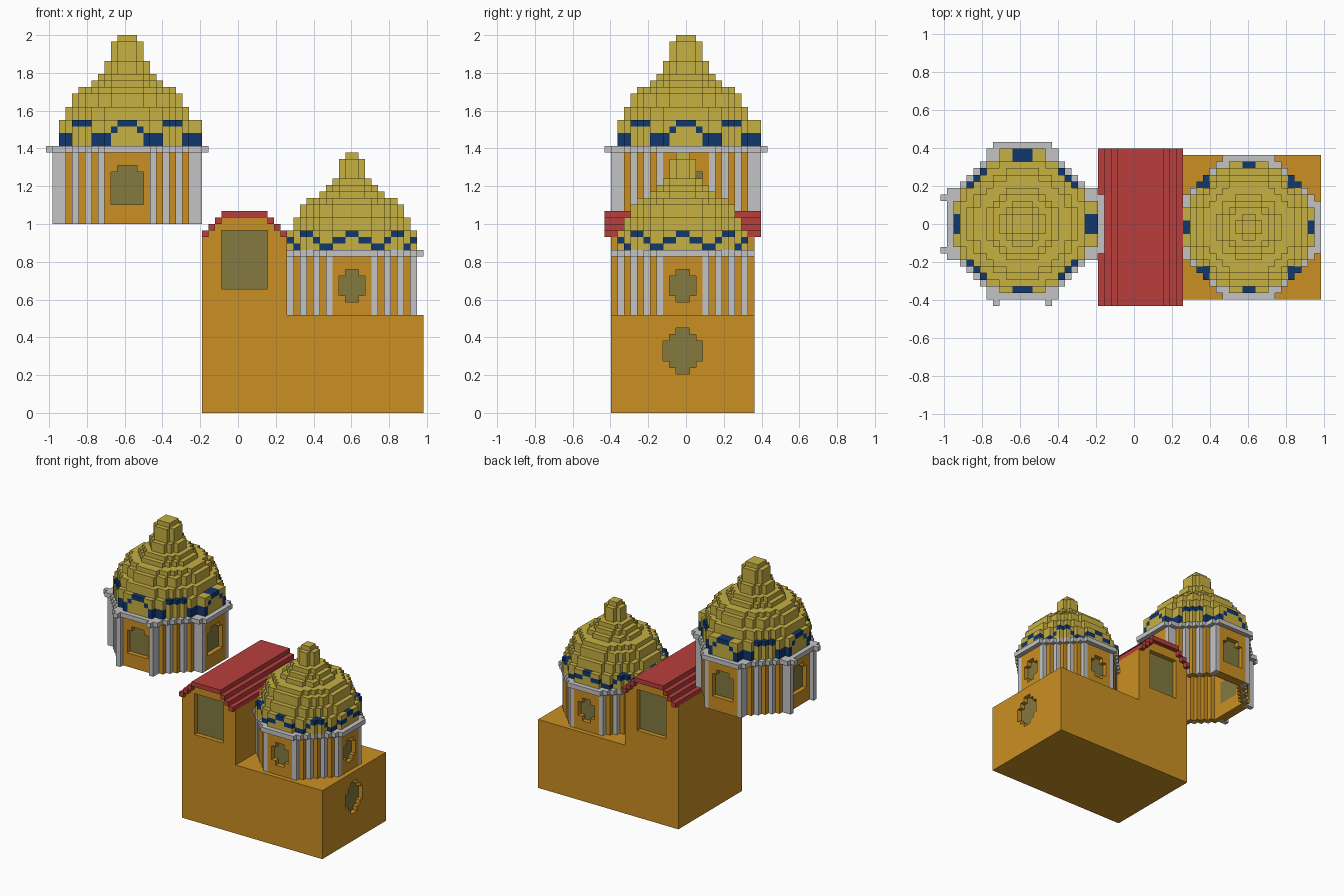
import bpy, bmesh, math

cube = bpy.data.objects.get("Cube")
if cube:
    bpy.data.objects.remove(cube, do_unlink=True)

V = 1 / 29                      # edge of one block
NX, NY = 57, 25                 # overall footprint in blocks


# ---------- materials ----------
def linear(c):
    c /= 255
    return c / 12.92 if c <= 0.04045 else ((c + 0.055) / 1.055) ** 2.4


COLOURS = {
    "ochre_wall": (203, 144, 35),
    "gold_dome": (199, 177, 67),
    "pale_stone": (196, 196, 196),
    "navy_trim": (16, 55, 110),
    "red_roof": (184, 63, 60),
    "olive_glass": (131, 122, 64),
}
WALL, GOLD, STONE, NAVY, RED, GLASS = range(6)
MATS = []
for mat_name, rgb in COLOURS.items():
    m = bpy.data.materials.new(mat_name)
    m.use_nodes = True
    col = (*[linear(c) for c in rgb], 1)
    m.diffuse_color = col
    bsdf = m.node_tree.nodes["Principled BSDF"]
    bsdf.inputs["Base Color"].default_value = col
    bsdf.inputs["Roughness"].default_value = 0.8
    MATS.append(m)


# ---------- helpers ----------
def build(name, cells):
    """Skin a {(i, j, k): colour} block set with its outer faces, then merge flat areas."""
    bm = bmesh.new()
    verts = {}
    used = sorted(set(cells.values()))

    def vert(p):
        if p not in verts:
            verts[p] = bm.verts.new(((p[0] - NX / 2) * V, (p[1] - NY / 2) * V, p[2] * V))
        return verts[p]

    for cell, colour in cells.items():
        for a in range(3):
            for s in (0, 1):
                other = list(cell)
                other[a] += 2 * s - 1
                if tuple(other) in cells:
                    continue
                quad = []
                for db, dc in ((0, 0), (1, 0), (1, 1), (0, 1)):
                    p = list(cell)
                    p[a] += s
                    p[(a + 1) % 3] += db
                    p[(a + 2) % 3] += dc
                    quad.append(vert(tuple(p)))
                face = bm.faces.new(quad if s else quad[::-1])
                face.material_index = used.index(colour)
    bmesh.ops.dissolve_limit(bm, angle_limit=0.01, verts=bm.verts[:],
                             edges=bm.edges[:], delimit={'MATERIAL'})
    mesh = bpy.data.meshes.new(name)
    bm.to_mesh(mesh)
    bm.free()
    for c in used:
        mesh.materials.append(MATS[c])
    bpy.context.collection.objects.link(bpy.data.objects.new(name, mesh))


def disc(cx, cy, r2):
    return {(i, j) for i in range(NX) for j in range(NY)
            if (i + .5 - cx) ** 2 + (j + .5 - cy) ** 2 <= r2}


def around(c):
    return [(c[0] + 1, c[1]), (c[0] - 1, c[1]), (c[0], c[1] + 1), (c[0], c[1] - 1)]


def grow(s):
    return s | {n for c in s for n in around(c)}


def shrink(s):
    return {c for c in s if all(n in s for n in around(c))}


def box(i0, i1, j0, j1, k0, k1, colour):
    return {(i, j, k): colour for i in range(i0, i1)
            for j in range(j0, j1) for k in range(k0, k1)}


# ---------- domed tower ----------
def tower(name, cx, cy, r2, reach, pillars, k0, k1, window, layers, arch, ext, hollow):
    def uv(c):
        return c[0] + .5 - cx, c[1] + .5 - cy

    def pair(c):
        u, v = map(abs, uv(c))
        return max(u, v), min(u, v)

    square = [(i, j) for i in range(NX) for j in range(NY)]
    plan = disc(cx, cy, r2) | {c for c in square if pair(c) in pillars}
    # thicker wall on the left and back sides
    bulge = {c for c in square if ext and max(uv(c)) == reach + 1}
    plan |= {c for c in bulge if pair(c)[1] <= 4}
    core = shrink(shrink(plan)) if hollow else set()

    # walls with corner pillars and four recessed windows
    walls = {}
    for c in plan - core:
        u, v = uv(c)
        for k in range(k0, k1):
            colour = STONE if pair(c) in pillars else WALL
            for a, t, far in ((u, v, reach + ext), (-u, v, reach),
                              (v, u, reach + ext), (-v, u, reach)):
                if abs(t) < window.get(k - k0, 0):
                    if a == far:
                        colour = None
                    elif a == far - 1:
                        colour = GLASS
            if colour is not None:
                walls[(*c, k)] = colour
    build(name + "_walls", walls)

    # cornice ring
    build(name + "_cornice", {(*c, k1): STONE for c in grow(plan) - core})

    # stepped dome, with a ring of eight arches in its lowest courses
    dome = {}
    k = k1 + 1
    for n, (half, count) in enumerate(layers):
        ring = disc(cx, cy, half * half)
        if n == 0:
            ring |= {c for c in bulge if pair(c)[1] <= 3}
        for step in range(count):
            for c in ring:
                colour = GOLD
                u, v = uv(c)
                if n == 0 and u * u + v * v > (half - 2.2) ** 2:
                    ang = math.degrees(math.atan2(v, u)) % 45
                    t = math.radians(min(ang, 45 - ang)) * half
                    if t < arch[0]:
                        trim = step == count - 1
                    elif t < arch[1]:
                        trim = step == count - 2
                    else:
                        trim = step < count - 2
                    colour = NAVY if trim else GOLD
                dome[(*c, k)] = colour
            k += 1
    build(name + "_dome", dome)


tower("large_tower", 11.5, 12.5, 110.25, 10, {(10, 4), (8, 6), (11, 4)}, 29, 40,
      {3: 2.5, 4: 2.5, 5: 2.5, 6: 2.5, 7: 2.5, 8: 1.5},
      [(10.5, 4), (9.5, 2), (8.5, 2), (7.5, 1), (5.5, 1), (4.5, 1), (3.5, 2), (2.5, 3), (1.5, 1)],
      (1.6, 2.6), 1, True)
tower("small_tower", 46, 12, 98, 9.5, {(9.5, 3.5), (7.5, 5.5)}, 15, 24,
      {2: 1, 3: 2, 4: 2, 5: 2, 6: 1},
      [(10, 3), (9, 2), (8, 2), (7, 1), (5, 1), (4, 1), (3, 1), (2, 3), (1, 1)],
      (1.1, 2.9), 0, False)

# ---------- main building: low block plus gabled hall ----------
hall = box(23, 57, 1, 23, 0, 15, WALL)
hall.update(box(23, 36, 1, 23, 15, 27, WALL))
for n in range(3):
    hall.update(box(24 + n, 35 - n, 1, 23, 27 + n, 28 + n, WALL))

# tall windows at the front and back of the hall
for outer, inner in ((1, 2), (22, 21)):
    hall.update(box(26, 33, inner, inner + 1, 19, 28, GLASS))
    for cell in box(26, 33, outer, outer + 1, 19, 28, GLASS):
        del hall[cell]

# round window in the end wall
for k, half in zip(range(6, 13), (1, 2, 3, 3, 3, 2, 1)):
    for j in range(12 - half, 12 + half):
        del hall[(56, j, k)]
        hall[(55, j, k)] = GLASS
build("hall_walls", hall)

# stepped roof with overhanging ends
roof = box(26, 33, 0, 24, 30, 31, RED)
for n in range(3):
    for i in (23 + n, 35 - n):
        roof.update(box(i, i + 1, 0, 24, 27 + n, 28 + n, RED))
build("hall_roof", roof)
